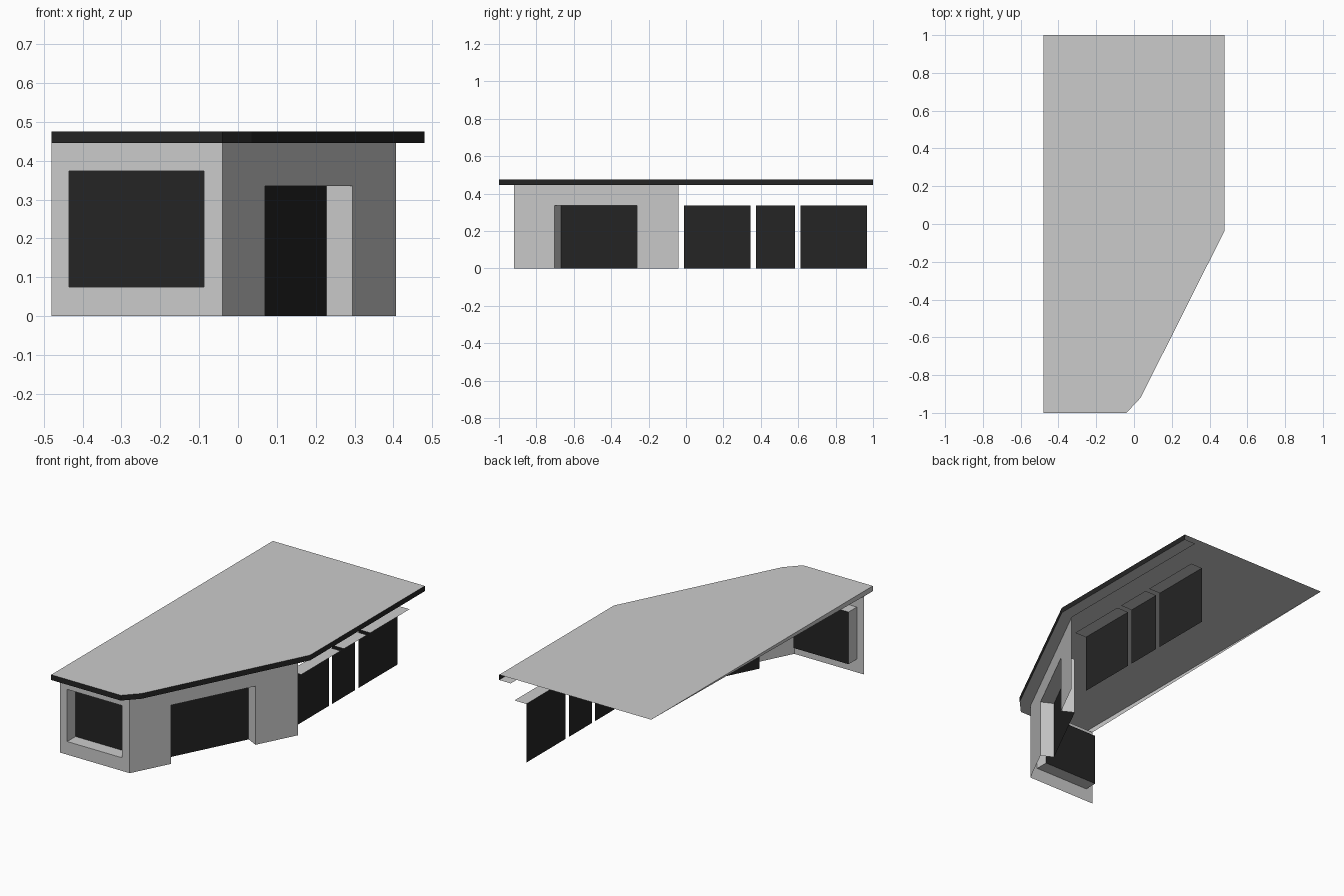
import bpy
from mathutils import Vector

if "Cube" in bpy.data.objects:
    bpy.data.objects.remove(bpy.data.objects["Cube"])

WALL_TOP, ROOF_TOP, RECESS = 0.445, 0.475, 0.075


def material(name, value):
    m = bpy.data.materials.new(name)
    m.diffuse_color = (value, value, value, 1)
    m.use_nodes = True
    m.node_tree.nodes["Principled BSDF"].inputs["Base Color"].default_value = m.diffuse_color
    return m


LIGHT = material("light grey", 0.60)
DARK = material("near black", 0.018)


def build(name, polys, mat):
    """Make one object from a list of outward-facing polygons."""
    verts, faces, index = [], [], {}
    for poly in polys:
        face = []
        for p in poly:
            key = tuple(round(c, 5) for c in p)
            if key not in index:
                index[key] = len(verts)
                verts.append(key)
            face.append(index[key])
        faces.append(face)
    mesh = bpy.data.meshes.new(name)
    mesh.from_pydata(verts, [], faces)
    mesh.materials.append(mat)
    obj = bpy.data.objects.new(name, mesh)
    bpy.context.collection.objects.link(obj)
    return obj


def mapper(a, b):
    """Map (distance along wall, height, depth inward) to 3D."""
    a, b = Vector(a), Vector(b)
    along = (b - a).normalized()
    inward = Vector((-along.y, along.x))

    def at(u, z, d=0.0):
        p = a + along * u + inward * d
        return (p.x, p.y, z)
    return at, (b - a).length


def opening_wall(prefix, a, b, u0, u1, z0, z1):
    """Wall with one recessed opening, its reveals and its glass."""
    at, length = mapper(a, b)

    def rect(ua, ub, za, zb, d=0.0):
        return [at(ua, za, d), at(ub, za, d), at(ub, zb, d), at(ua, zb, d)]

    wall = [rect(0, u0, 0, WALL_TOP), rect(u1, length, 0, WALL_TOP),
            rect(u0, u1, z1, WALL_TOP)]
    corners = [(u0, z0), (u0, z1), (u1, z1), (u1, z0)]
    # Left jamb, head and right jamb; a sill only above floor level
    sides = [(0, 1), (1, 2), (2, 3)]
    if z0 > 0:
        wall.append(rect(u0, u1, 0, z0))
        sides.append((3, 0))
    for i, j in sides:
        p, q = corners[i], corners[j]
        wall.append([at(*p), at(*p, RECESS), at(*q, RECESS), at(*q)])
    build(prefix + "_wall", wall, LIGHT)
    build(prefix + "_glass", [rect(u0, u1, z0, z1, RECESS)], DARK)


# Front wall with display window, angled wall with doorway
opening_wall("front", (-0.48, -0.92), (-0.04, -0.92), 0.045, 0.392, 0.075, 0.373)
opening_wall("angled", (-0.04, -0.92), (0.407, -0.04), 0.243, 0.738, 0.0, 0.335)

# Side windows, each with a ledge over the recessed glass
at, _ = mapper((0.407, 0.0), (0.407, 1.0))
for n, (y0, y1) in enumerate([(-0.01, 0.345), (0.375, 0.582), (0.612, 0.967)], 1):
    build(f"side_glass_{n}", [[at(y0, 0, RECESS), at(y1, 0, RECESS),
                               at(y1, 0.335, RECESS), at(y0, 0.335, RECESS)]], DARK)
    build(f"side_ledge_{n}", [[at(y0, 0.335), at(y0, 0.335, RECESS),
                               at(y1, 0.335, RECESS), at(y1, 0.335)]], LIGHT)

# Roof sheet, with a thin closing sliver along the left edge
outer = [(-0.48, -1), (-0.04, -1), (0.035, -0.92), (0.48, -0.035), (0.48, 1)]
inner = [(-0.48, -0.92), (-0.04, -0.92), (-0.04, -0.92), (0.407, -0.04), (0.407, 1)]
build("roof", [[(x, y, ROOF_TOP) for x, y in outer + [(-0.48, 1)]]], LIGHT)
build("roof_left_edge", [[(-0.48, -1, WALL_TOP), (-0.48, -1, ROOF_TOP),
                          (-0.48, 1, ROOF_TOP)]], LIGHT)

# Fascia band and the soffit under the overhang
fascia, soffit = [], []
for i in range(len(outer) - 1):
    p, q, r, s = outer[i], outer[i + 1], inner[i + 1], inner[i]
    fascia.append([(*p, WALL_TOP), (*q, WALL_TOP), (*q, ROOF_TOP), (*p, ROOF_TOP)])
    ring = [s, r, q, p] if r != s else [s, q, p]
    soffit.append([(*c, WALL_TOP) for c in ring])
build("fascia", fascia, DARK)
build("soffit", soffit, LIGHT)
